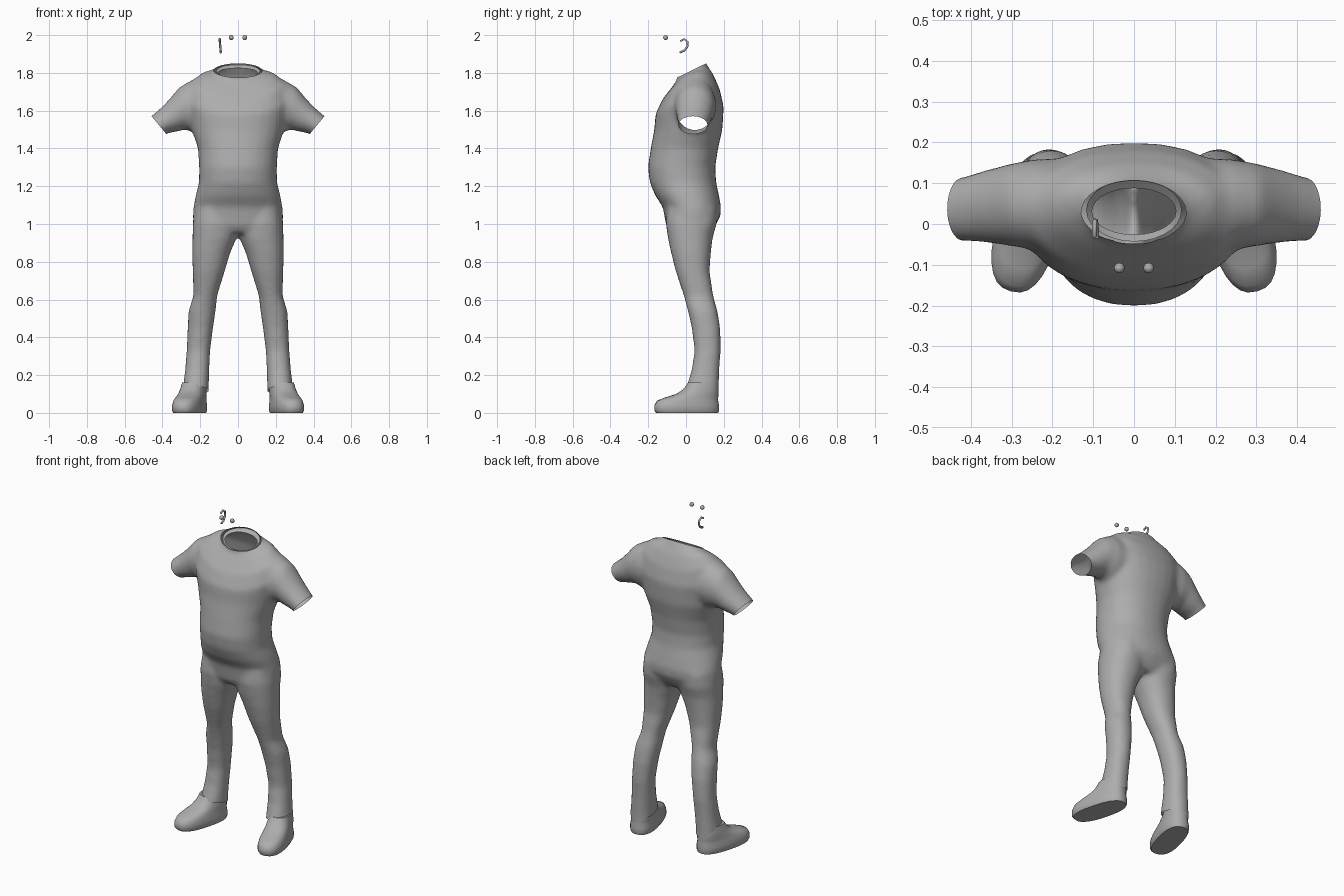
import bpy, bmesh, math
from mathutils import Vector

if "Cube" in bpy.data.objects:
    bpy.data.objects.remove(bpy.data.objects["Cube"])

grey = bpy.data.materials.new("mid_grey")
grey.diffuse_color = (0.42, 0.42, 0.42, 1)
grey.use_nodes = True
grey.node_tree.nodes["Principled BSDF"].inputs["Base Color"].default_value = grey.diffuse_color
N = 28


def oval(c, u, v, lift=0, power=2.0):
    """Closed ring round c with half axes u and v; lift raises its sides."""
    pts = []
    for i in range(N):
        a = 2 * math.pi * i / N
        ca, sa = math.cos(a), math.sin(a)
        k, m = (math.copysign(abs(t) ** (2 / power), t) for t in (ca, sa))
        pts.append(c + u * k + v * m + Vector((0, 0, lift * ca * ca)))
    return pts


def loft(bm, rings, caps=True):
    rows = [[bm.verts.new(p) for p in r] for r in rings]
    faces = []
    for a, b in zip(rows, rows[1:]):
        for i in range(N):
            j = (i + 1) % N
            faces.append(bm.faces.new((a[i], a[j], b[j], b[i])))
    if caps:
        faces += [bm.faces.new(rows[0][::-1]), bm.faces.new(rows[-1])]
        bmesh.ops.recalc_face_normals(bm, faces=faces)


def finish(name, bm, angle=40):
    me = bpy.data.meshes.new(name)
    bm.to_mesh(me)
    bm.free()
    ob = bpy.data.objects.new(name, me)
    bpy.context.collection.objects.link(ob)
    me.materials.append(grey)
    bpy.ops.object.select_all(action='DESELECT')
    ob.select_set(True)
    bpy.context.view_layer.objects.active = ob
    bpy.ops.object.shade_smooth_by_angle(angle=math.radians(angle))
    return ob


def tilted(rx, yf, zf, yb, zb, lift=0, power=2.2):
    return oval(Vector((0, (yf + yb) / 2, (zf + zb) / 2)), Vector((rx, 0, 0)),
                Vector((0, (yb - yf) / 2, (zb - zf) / 2)), lift, power)


# Torso: neck stub, shoulders, chest, belly, hips
up = Vector((0, -0.44, 0.9))
neck = tilted(.115, -.042, 1.77, .11, 1.845, .008, 2)
torso = [[p + up * .06 for p in neck], neck]
torso += [tilted(*r) for r in (
    (.19, -.078, 1.72, .148, 1.785, .045),
    (.255, -.125, 1.66, .18, 1.71, .065),
    (.275, -.162, 1.58, .2, 1.62, .05),
    (.245, -.168, 1.5, .193, 1.5))]
torso += [tilted(rx, yf, z, yb, z) for z, rx, yf, yb in (
    (1.4, .212, -.187, .17), (1.3, .206, -.202, .155), (1.22, .207, -.192, .16),
    (1.15, .225, -.163, .175), (1.09, .236, -.123, .186), (1.04, .24, -.114, .182),
    (.99, .235, -.105, .155), (.95, .2, -.08, .125))]

# Sleeve: top point, bottom point, front and back of each ring
sleeve = [oval(Vector(((tx + bx) / 2, (yf + yb) / 2, (tz + bz) / 2)),
               Vector(((tx - bx) / 2, 0, (tz - bz) / 2)), Vector((0, (yb - yf) / 2, 0)))
          for tx, tz, bx, bz, yf, yb in (
    (.12, 1.75, .12, 1.5, -.06, .16), (.24, 1.765, .235, 1.485, -.065, .16),
    (.31, 1.725, .28, 1.5, -.055, .15), (.36, 1.665, .31, 1.492, -.05, .14),
    (.40, 1.622, .345, 1.485, -.045, .13), (.458, 1.572, .38, 1.478, -.042, .115),
    (.51, 1.528, .432, 1.434, -.042, .115))]

# Trouser leg: height, inner and outer side, front and back
leg = [oval(Vector(((xi + xo) / 2, (yf + yb) / 2, z)), Vector(((xo - xi) / 2, 0, 0)),
            Vector((0, (yb - yf) / 2, 0)), 0, 2.2)
       for z, xi, xo, yf, yb in (
    (1.08, .02, .225, -.10, .165), (1.0, 0, .24, -.107, .163), (.93, .005, .241, -.097, .142),
    (.85, .04, .243, -.08, .132), (.75, .07, .24, -.055, .125), (.62, .11, .236, -.012, .145),
    (.54, .118, .262, .01, .167), (.45, .132, .267, .03, .182), (.33, .147, .272, .045, .184),
    (.23, .152, .28, .03, .177), (.13, .155, .292, 0, .174), (.06, .155, .292, 0, .174))]


def mirrored(rings):
    return [[Vector((-p.x, p.y, p.z)) for p in r] for r in rings]


bm = bmesh.new()
for part in (torso, sleeve, mirrored(sleeve), leg, mirrored(leg)):
    loft(bm, part)
body = finish("shirt_and_trousers", bm)

# Fuse the volumes and soften the joins
m = body.modifiers.new("fuse", 'REMESH')
m.mode, m.voxel_size = 'VOXEL', 0.013
m = body.modifiers.new("soften", 'SMOOTH')
m.factor, m.iterations = 0.5, 10
for name in ("fuse", "soften"):
    bpy.ops.object.modifier_apply(modifier=name)

# Cut open the neck, the sleeve ends and the trouser cuffs
bm = bmesh.new()
bm.from_mesh(body.data)


def cut(co, no, inside):
    faces = [f for f in bm.faces if inside(f.calc_center_median())]
    geom = set(faces)
    for f in faces:
        geom.update(f.edges)
        geom.update(f.verts)
    bmesh.ops.bisect_plane(bm, geom=list(geom), plane_co=co, plane_no=no, clear_outer=True)


cut((0, .034, 1.815), up, lambda c: abs(c.x) < .15 and c.z > 1.74)
for s in (1, -1):
    cut((s * .42, 0, 1.525), (s * .77, 0, -.64), lambda c: c.x * s > .33 and c.z > 1.38)
cut((0, 0, .14), (0, -.04, -.17), lambda c: c.z < .3)
bm.to_mesh(body.data)
bm.free()
bpy.ops.object.shade_smooth_by_angle(angle=math.radians(50))

# Collar: narrow lip folded into the neck opening
bm = bmesh.new()
loft(bm, [tilted(.117, -.043, 1.77, .11, 1.843, .004, 2),
          tilted(.103, -.026, 1.768, .088, 1.825, .004, 2)], caps=False)
finish("collar", bm)

# Shoes: flat sole, rounded toe pointing outward, ankle inside the cuff
for s, side in ((1, "left"), (-1, "right")):
    fwd = Vector((.26, -.966, 0))
    across = Vector((.966, .26, 0))
    heel = Vector((.212, .168, 0))
    rings = []
    for z, back, front, half in ((0, 0, .335, .072), (.012, -.004, .345, .078),
                                 (.04, -.004, .345, .078), (.065, 0, .33, .073),
                                 (.082, 0, .285, .07), (.1, 0, .225, .068),
                                 (.125, .003, .185, .065), (.16, .01, .16, .058)):
        c = heel + fwd * (back + front) / 2 + Vector((0, 0, z))
        rings.append(oval(c, across * half, fwd * (front - back) / 2, 0, 2.5))
    bm = bmesh.new()
    loft(bm, rings if s > 0 else mirrored(rings))
    finish(side + "_shoe", bm)

# Eyes
for s, side in ((1, "left"), (-1, "right")):
    bm = bmesh.new()
    bmesh.ops.create_uvsphere(bm, u_segments=12, v_segments=8, radius=.013)
    bmesh.ops.translate(bm, verts=bm.verts, vec=(s * .036, -.108, 1.987))
    finish(side + "_eye", bm)

# Earpiece: small hooked tube
cu = bpy.data.curves.new("earpiece", 'CURVE')
cu.dimensions, cu.bevel_depth, cu.bevel_resolution = '3D', .006, 1
cu.use_fill_caps = True
path = ((-.097, -.03, 1.968), (-.097, -.01, 1.979), (-.096, .008, 1.965),
        (-.094, .008, 1.94), (-.092, -.01, 1.917), (-.091, -.034, 1.908))
sp = cu.splines.new('POLY')
sp.points.add(len(path) - 1)
for p, co in zip(sp.points, path):
    p.co = (*co, 1)
sp.use_smooth = True
cu.materials.append(grey)
bpy.context.collection.objects.link(bpy.data.objects.new("earpiece", cu))
